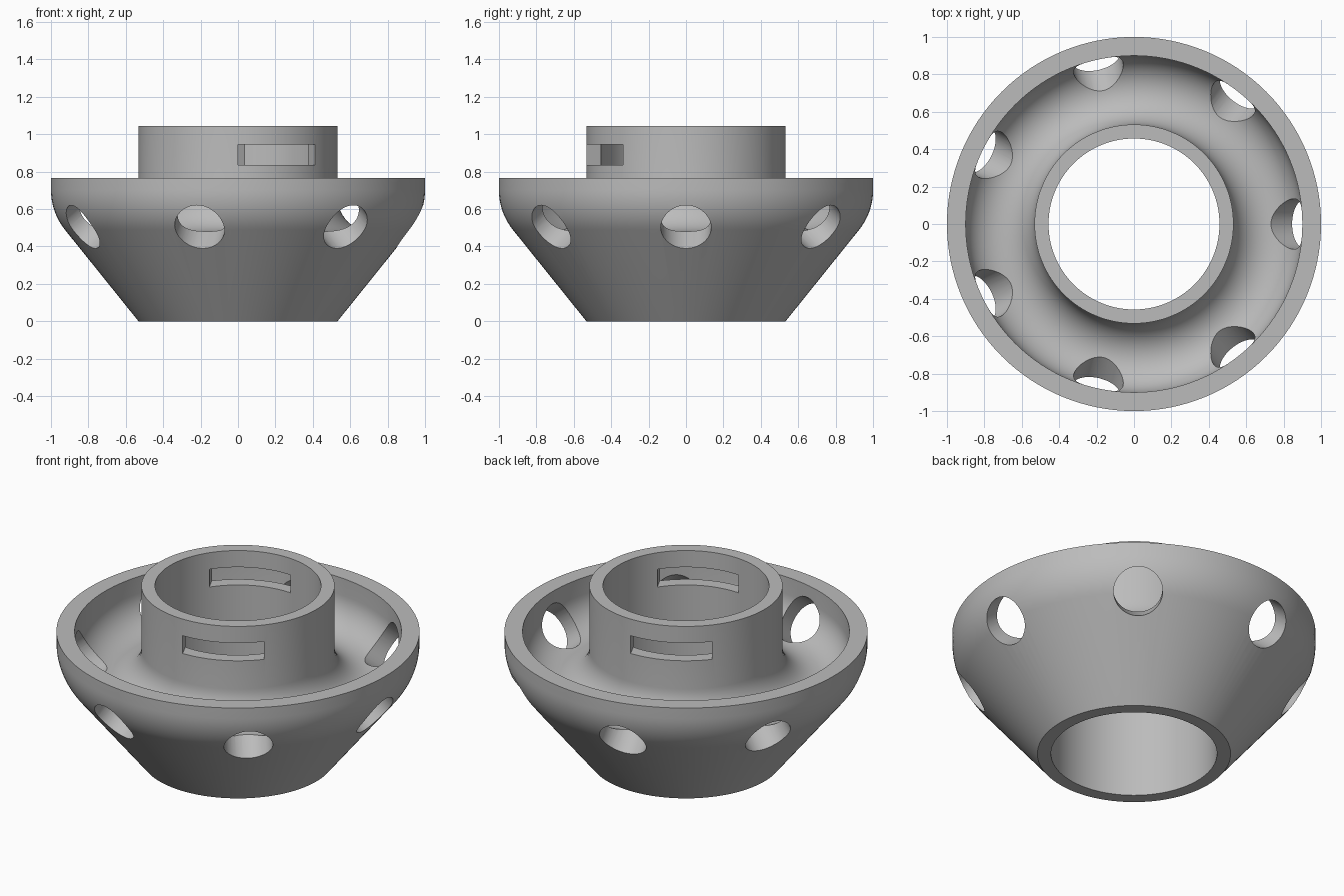
import bpy, bmesh, math
from mathutils import Matrix, Vector

cube = bpy.data.objects.get("Cube")
if cube:
    bpy.data.objects.remove(cube)

SEGMENTS = 128

grey = bpy.data.materials.new("plain_grey")
grey.use_nodes = True
colour = (0.5, 0.5, 0.5, 1)
grey.diffuse_color = colour
grey.node_tree.nodes["Principled BSDF"].inputs["Base Color"].default_value = colour


def add_object(name, bm):
    bmesh.ops.recalc_face_normals(bm, faces=bm.faces[:])
    mesh = bpy.data.meshes.new(name)
    bm.to_mesh(mesh)
    bm.free()
    mesh.materials.append(grey)
    obj = bpy.data.objects.new(name, mesh)
    bpy.context.collection.objects.link(obj)
    return obj


def arc(cx, cz, radius, start, end, steps):
    angles = [math.radians(start + (end - start) * i / steps) for i in range(steps + 1)]
    return [(cx + radius * math.cos(a), cz + radius * math.sin(a)) for a in angles]


def revolve(name, profile):
    """Closed ring made by turning an (r, z) outline about the z axis."""
    bm = bmesh.new()
    rings = []
    for i in range(SEGMENTS):
        turn = Matrix.Rotation(math.tau * i / SEGMENTS, 3, "Z")
        rings.append([bm.verts.new(turn @ Vector((r, 0, z))) for r, z in profile])
    n = len(profile)
    for i, ring in enumerate(rings):
        nxt = rings[(i + 1) % SEGMENTS]
        for j in range(n):
            k = (j + 1) % n
            bm.faces.new((ring[j], nxt[j], nxt[k], ring[k]))
    return add_object(name, bm)


# Body: cone rounding into an upright rim, round trough, central tube
bore, tube, rim = 0.457, 0.532, 1.0
slope = math.atan2(0.468, 0.582)
bend = 0.12 / math.tan(slope / 2)
profile = [(bore, 0), (tube, 0)]
profile += arc(rim - bend, 0.582 + 0.12, bend, -math.degrees(slope), 0, 10)
profile += [(rim, 0.767), (0.9, 0.767)]
profile += arc(0.716, 0.664, 0.184, 0, -180, 28)
profile += [(tube, 1.045), (bore, 1.045)]
body = revolve("vented_bowl", profile)

# Cutter for the seven round holes, square to the cone
bm = bmesh.new()
inward = Vector((-math.cos(slope), 0, math.sin(slope)))
middle = Vector((0.93, 0, 0.495)) - inward * 0.025
tilt = inward.to_track_quat("Z", "Y").to_matrix().to_4x4()
for i in range(7):
    place = Matrix.Rotation(math.tau * i / 7, 4, "Z") @ Matrix.Translation(middle) @ tilt
    bmesh.ops.create_cone(bm, cap_ends=True, segments=64, radius1=0.135,
                          radius2=0.135, depth=0.55, matrix=place)
holes = add_object("hole_cutter", bm)

# Cutter for the pair of opposite slots in the tube
bm = bmesh.new()
place = (Matrix.Rotation(math.radians(-64.6), 4, "Z") @ Matrix.Translation((0, 0, 0.89))
         @ Matrix.Diagonal((1.4, 0.455, 0.108, 1)))
bmesh.ops.create_cube(bm, size=1, matrix=place)
slots = add_object("slot_cutter", bm)

# Cut, then smooth the curved faces
bpy.ops.object.select_all(action="DESELECT")
bpy.context.view_layer.objects.active = body
body.select_set(True)
for cutter in (holes, slots):
    cutter.hide_render = True
    mod = body.modifiers.new(cutter.name, "BOOLEAN")
    mod.operation = "DIFFERENCE"
    mod.solver = "EXACT"
    mod.object = cutter
    bpy.ops.object.modifier_apply(modifier=mod.name)
    bpy.data.objects.remove(cutter)
bpy.ops.object.shade_smooth_by_angle(angle=math.radians(30))
